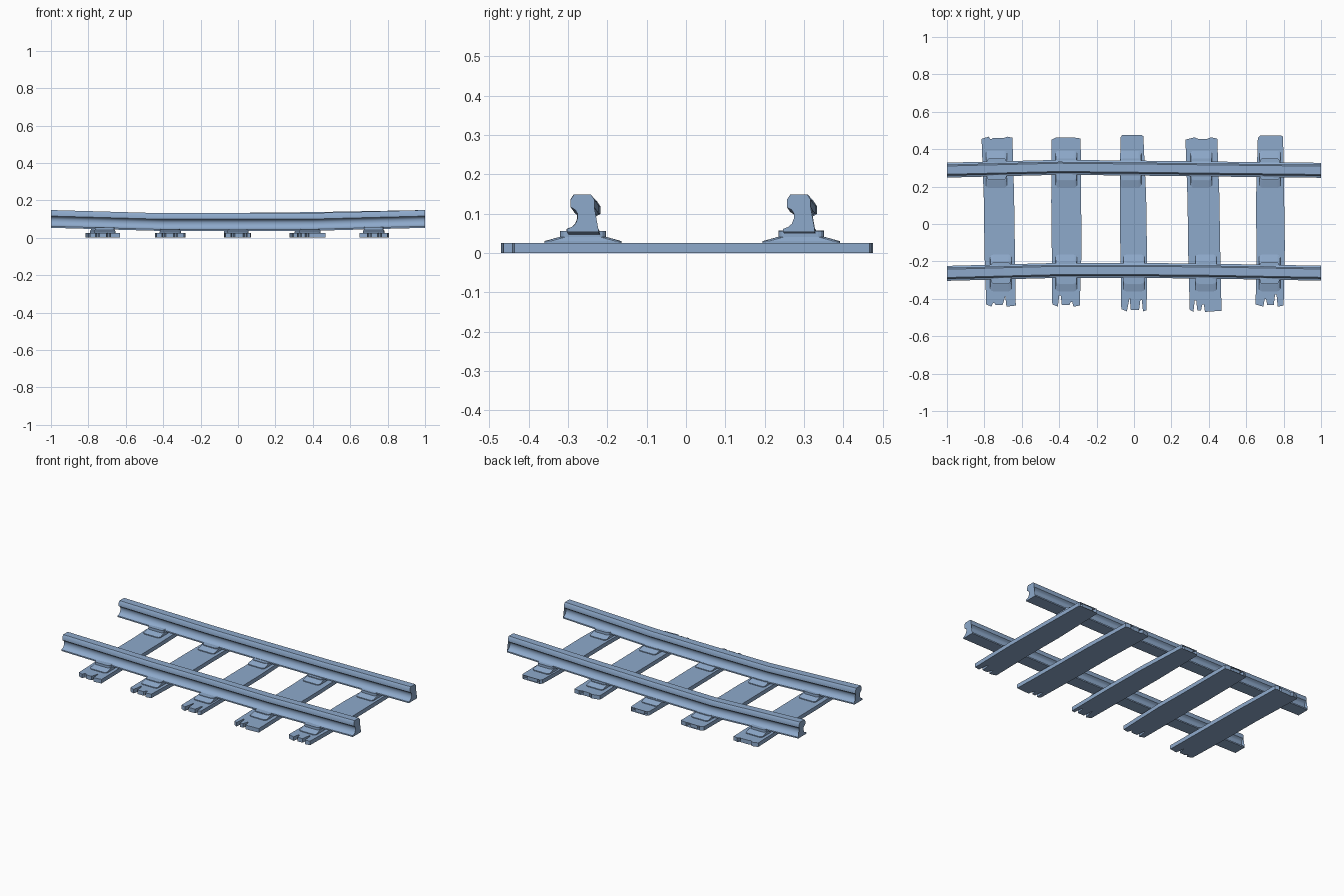
import bpy, bmesh, math

cube = bpy.data.objects.get("Cube")
if cube:
    bpy.data.objects.remove(cube, do_unlink=True)

mat = bpy.data.materials.new("steel blue")
mat.use_nodes = True
color = (0.27, 0.40, 0.60, 1)
mat.diffuse_color = color
mat.node_tree.nodes["Principled BSDF"].inputs["Base Color"].default_value = color


def finish(name, bm, smooth=False):
    bmesh.ops.recalc_face_normals(bm, faces=bm.faces)
    mesh = bpy.data.meshes.new(name)
    bm.to_mesh(mesh)
    bm.free()
    mesh.materials.append(mat)
    obj = bpy.data.objects.new(name, mesh)
    bpy.context.collection.objects.link(obj)
    if smooth:
        bpy.ops.object.select_all(action='DESELECT')
        obj.select_set(True)
        bpy.context.view_layer.objects.active = obj
        bpy.ops.object.shade_smooth_by_angle(angle=math.radians(35))
    return obj


def loft(name, rings, smooth=False):
    """Skin a stack of equal closed rings and cap both ends."""
    bm = bmesh.new()
    loops = [[bm.verts.new(p) for p in ring] for ring in rings]
    for a, b in zip(loops, loops[1:]):
        for i in range(len(a)):
            j = (i + 1) % len(a)
            bm.faces.new((a[i], a[j], b[j], b[i]))
    caps = [bm.faces.new(loops[0]), bm.faces.new(loops[-1])]
    bmesh.ops.triangulate(bm, faces=caps)
    return finish(name, bm, smooth)


# Rails: flanged section swept along a gently sagging path
half = [(.040, 0), (.040, .008), (.027, .013), (.018, .021), (.013, .034),
        (.013, .047), (.018, .056), (.030, .063), (.030, .083), (.022, .095)]
section = half + [(-y, z) for y, z in reversed(half)]
stations = [-1, -.4, 0, .4, 1]
rails = {
    "front_rail": ([-.264, -.248, -.248, -.252, -.263], [.053, .036, .036, .037, .053]),
    "back_rail": ([.288, .303, .299, .294, .287], [.053, .036, .038, .042, .053]),
}
for name, (ys, zs) in rails.items():
    loft(name, [[(x, y + py, z + pz) for py, pz in section]
                for x, y, z in zip(stations, ys, zs)], smooth=True)


def rounded_rect(cx, cy, hx, hy, z, r=.016):
    pts = []
    for k, (sx, sy) in enumerate([(1, 1), (-1, 1), (-1, -1), (1, -1)]):
        for step in range(4):
            a = math.radians(90 * k + 30 * step)
            pts.append((cx + sx * (hx - r) + r * math.cos(a),
                        cy + sy * (hy - r) + r * math.sin(a), z))
    return pts


def rail_plate(name, x, y):
    """Sloped chair plate with a raised pad gripping the rail foot."""
    top = .044 + .012 * max(0, (abs(x) - .3) / .42)
    loft(name, [rounded_rect(x, y, *s) for s in
                [(.057, .098, .020), (.057, .098, .030), (.055, .062, .040),
                 (.052, .058, .041), (.052, .058, top)]])


def tie_end(x0, x1, y, notches):
    """Splintered end edge from x0 to x1; notches are (fraction, depth)."""
    s = 1 if y > 0 else -1
    w = x1 - x0
    pts = [(x0, y - s * .012)]
    for n, (f, d) in enumerate(notches):
        x = x0 + f * w
        jag = .008 * (n % 2)
        pts += [(x - .011, y - s * jag), (x - .004, y - s * d),
                (x + .004, y - s * d), (x + .010, y - s * (.008 - jag))]
    return pts + [(x1, y - s * .006)]


# Ties: front edge, back edge, mid-length bulge and splinters at each end
ties = [
    ((-.79, -.632, -.442), (-.815, -.65, .467), 0,
     [(.25, .02), (.62, .055)], [(.3, .012), (.78, .05)], (-.712, -.735)),
    ((-.437, -.29, -.442), (-.44, -.285, .463), .004,
     [(.28, .06), (.7, .025)], [(.22, .065), (.68, .07)], (-.362, -.362)),
    ((-.068, .068, -.467), (-.072, .050, .475), .006,
     [(.3, .075), (.78, .06)], [(.16, .06), (.86, .03)], (0, -.018)),
    ((.298, .468, -.470), (.275, .445, .463), 0,
     [(.18, .06), (.42, .04)], [(.35, .03), (.74, .07)], (.385, .36)),
    ((.650, .800, -.442), (.662, .797, .473), .004,
     [(.35, .04), (.72, .065)], [(.17, .05), (.86, .04)], (.725, .727)),
]
for i, (front, back, bulge, fn, bn, px) in enumerate(ties, 1):
    mid0, mid1 = (front[0] + back[0]) / 2, (front[1] + back[1]) / 2
    outline = tie_end(*front, fn)
    outline += [(mid1 + bulge + .004, -.12), (mid1 + bulge, .15)]
    outline += reversed(tie_end(*back, bn))
    outline += [(mid0 - bulge, .12), (mid0 - bulge + .003, -.15)]
    loft(f"tie_{i}", [[(x, y, z) for x, y in outline] for z in (0, .025)])
    rail_plate(f"front_plate_{i}", px[0], -.262)
    rail_plate(f"back_plate_{i}", px[1], .293)
